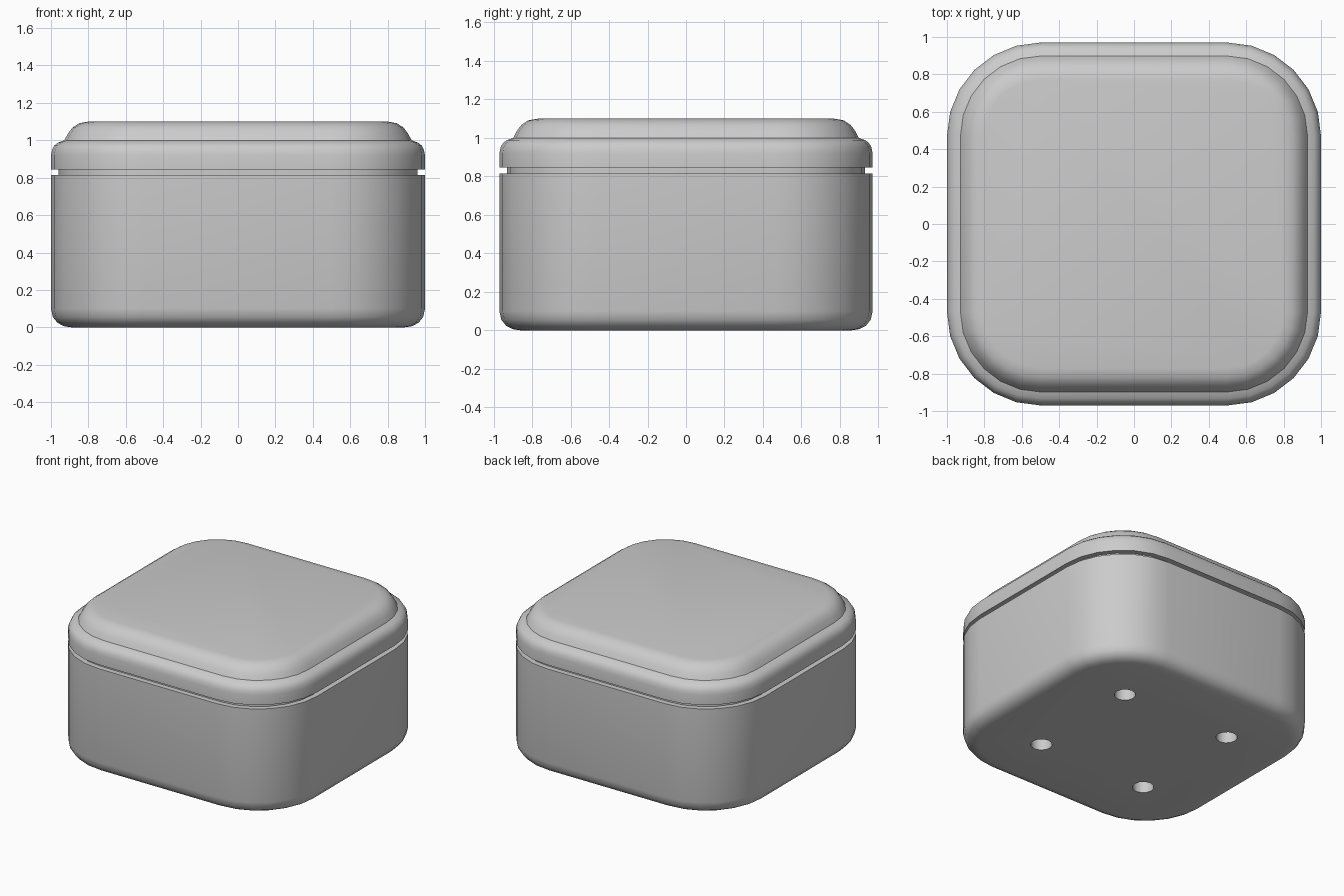
import bpy, bmesh
from math import sin, cos, pi, radians

if "Cube" in bpy.data.objects:
    bpy.data.objects.remove(bpy.data.objects["Cube"])

HX, HY, R, SEG = 1.0, 0.97, 0.5, 6


def outline(inset):
    # rounded rectangle, shrunk by the inset
    pts = []
    for q, (sx, sy) in enumerate([(1, 1), (-1, 1), (-1, -1), (1, -1)]):
        for i in range(SEG + 1):
            a = (q + i / SEG) * pi / 2
            pts.append((sx * (HX - R) + (R - inset) * cos(a),
                        sy * (HY - R) + (R - inset) * sin(a)))
    return pts


def loft(name, profile):
    # stack of outlines from (inset, z) pairs, capped at both ends
    bm = bmesh.new()
    rings = [[bm.verts.new((x, y, z)) for x, y in outline(d)] for d, z in profile]
    n = len(rings[0])
    for a, b in zip(rings, rings[1:]):
        for i in range(n):
            j = (i + 1) % n
            bm.faces.new((a[i], a[j], b[j], b[i]))
    bm.faces.new(rings[0][::-1])
    bm.faces.new(rings[-1])
    mesh = bpy.data.meshes.new(name)
    bm.to_mesh(mesh)
    bm.free()
    ob = bpy.data.objects.new(name, mesh)
    bpy.context.collection.objects.link(ob)
    return ob


def smooth(ob):
    bpy.ops.object.select_all(action='DESELECT')
    ob.select_set(True)
    bpy.context.view_layer.objects.active = ob
    bpy.ops.object.shade_smooth_by_angle(angle=radians(32))


# Box body with rounded foot and narrow neck under the lid
body = loft("box_body", [(0.11, 0), (0.07, 0.006), (0.035, 0.024), (0.01, 0.055),
                         (0, 0.10), (0, 0.815), (0.04, 0.815), (0.04, 0.846)])

# Lid with rounded rim and raised cushion top
lid = loft("lid", [(0, 0.845), (0, 0.92), (0.006, 0.95), (0.018, 0.972),
                   (0.038, 0.988), (0.072, 1.0), (0.09, 1.035), (0.115, 1.068),
                   (0.15, 1.091), (0.20, 1.10)])

# Four blind screw holes in the underside
bm = bmesh.new()
for sx in (-1, 1):
    for sy in (-1, 1):
        new = bmesh.ops.create_cone(bm, cap_ends=True, segments=12, radius1=0.075,
                                    radius2=0.075, depth=0.3)["verts"]
        bmesh.ops.translate(bm, verts=new, vec=(0.46 * sx, 0.45 * sy, 0))
mesh = bpy.data.meshes.new("hole_cutter")
bm.to_mesh(mesh)
bm.free()
cutter = bpy.data.objects.new("hole_cutter", mesh)
bpy.context.collection.objects.link(cutter)
cutter.hide_render = True

mod = body.modifiers.new("holes", 'BOOLEAN')
mod.operation = 'DIFFERENCE'
mod.solver = 'EXACT'
mod.object = cutter
bpy.context.view_layer.objects.active = body
bpy.ops.object.modifier_apply(modifier=mod.name)
bpy.data.objects.remove(cutter)

smooth(body)
smooth(lid)
